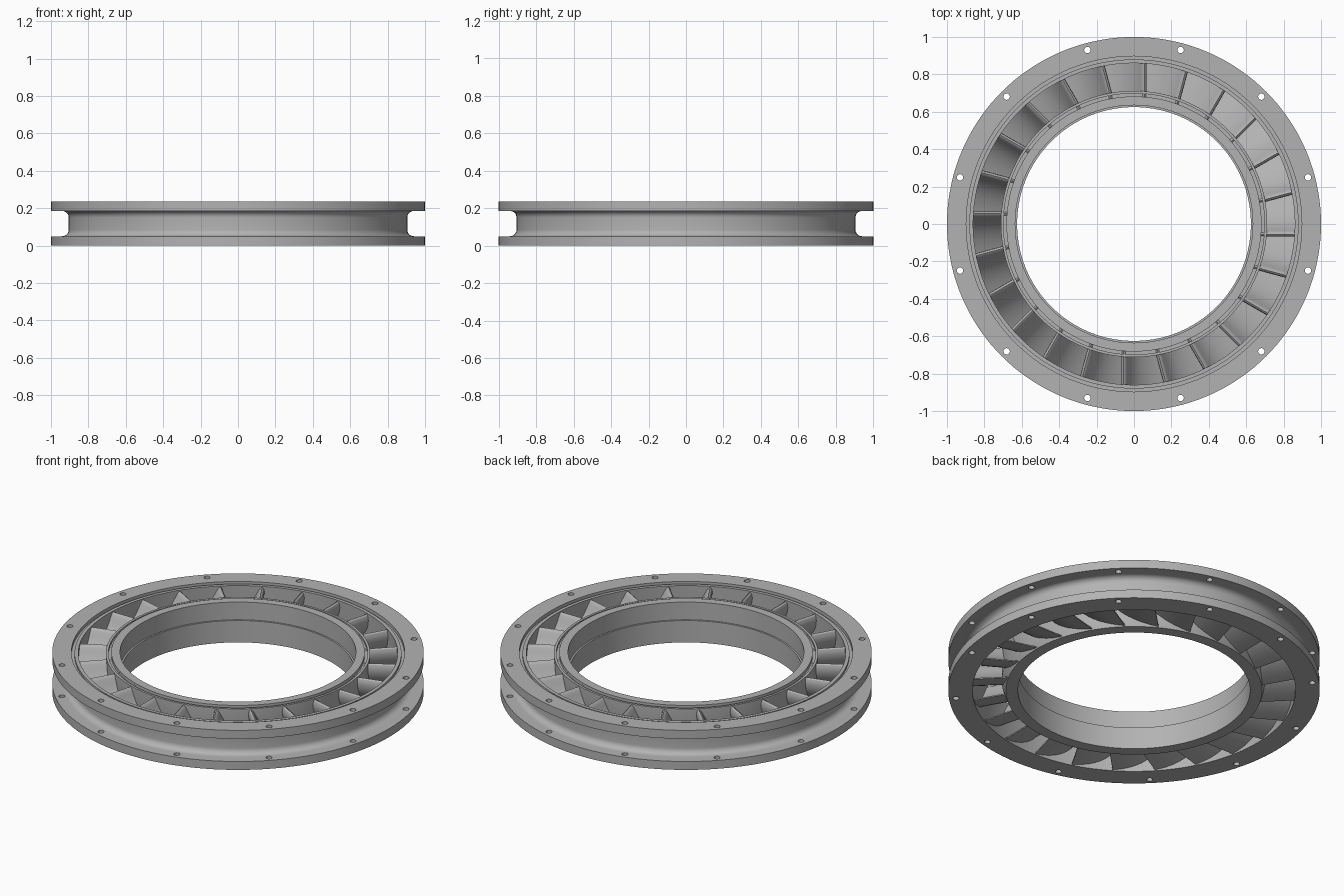
import bpy, bmesh, math
from mathutils import Vector

if "Cube" in bpy.data.objects:
    bpy.data.objects.remove(bpy.data.objects["Cube"], do_unlink=True)

SEGMENTS, VANES, HOLES, HEIGHT = 144, 24, 12, 0.235

steel = bpy.data.materials.new("grey_steel")
steel.use_nodes = True
colour = (0.45, 0.45, 0.45, 1)
steel.diffuse_color = colour
steel.node_tree.nodes["Principled BSDF"].inputs["Base Color"].default_value = colour


def add_object(name, bm):
    bmesh.ops.recalc_face_normals(bm, faces=bm.faces[:])
    mesh = bpy.data.meshes.new(name)
    bm.to_mesh(mesh)
    bm.free()
    mesh.materials.append(steel)
    obj = bpy.data.objects.new(name, mesh)
    bpy.context.collection.objects.link(obj)
    return obj


def activate(obj):
    bpy.ops.object.select_all(action='DESELECT')
    obj.select_set(True)
    bpy.context.view_layer.objects.active = obj


def smooth(obj):
    activate(obj)
    bpy.ops.object.shade_smooth_by_angle(angle=math.radians(30))


def revolve(name, profile):
    """Turn a closed (radius, z) outline around the z axis."""
    bm = bmesh.new()
    rings = []
    for i in range(SEGMENTS):
        a = math.tau * i / SEGMENTS
        rings.append([bm.verts.new((r * math.cos(a), r * math.sin(a), z)) for r, z in profile])
    n = len(profile)
    for i in range(SEGMENTS):
        here, after = rings[i], rings[(i + 1) % SEGMENTS]
        for j in range(n):
            k = (j + 1) % n
            bm.faces.new((here[j], after[j], after[k], here[k]))
    return add_object(name, bm)


def fillet(cx, cz, radius, start, end, steps=8):
    angles = [math.radians(start + (end - start) * i / steps) for i in range(steps + 1)]
    return [(cx + radius * math.cos(a), cz + radius * math.sin(a)) for a in angles]


# Outer ring: two flanges joined by a filleted web, with a groove on top
outer_profile = [(0.87, 0), (1, 0), (1, 0.05)]
outer_profile += fillet(0.94, 0.085, 0.035, 270, 180)
outer_profile += fillet(0.94, 0.15, 0.035, 180, 90)
outer_profile += [(1, 0.185), (1, HEIGHT), (0.897, HEIGHT), (0.897, 0.215),
                  (0.88, 0.215), (0.88, 0.228), (0.86, 0.228)]
outer_ring = revolve("outer_ring", outer_profile)

# Bolt holes through both flanges
bm = bmesh.new()
for i in range(HOLES):
    a = math.tau * (i + 0.5) / HOLES
    made = bmesh.ops.create_cone(bm, cap_ends=True, segments=20, radius1=0.017,
                                 radius2=0.017, depth=0.5)
    bmesh.ops.translate(bm, verts=made["verts"],
                        vec=(0.963 * math.cos(a), 0.963 * math.sin(a), HEIGHT / 2))
cutter = add_object("hole_cutter", bm)
cutter.hide_render = True
activate(outer_ring)
cut = outer_ring.modifiers.new("bolt_holes", 'BOOLEAN')
cut.operation, cut.solver, cut.object = 'DIFFERENCE', 'EXACT', cutter
bpy.ops.object.modifier_apply(modifier=cut.name)
bpy.data.objects.remove(cutter, do_unlink=True)
smooth(outer_ring)

# Inner ring: stepped bore and a groove on top
inner_ring = revolve("inner_ring", [
    (0.625, 0), (0.69, 0), (0.712, 0.06), (0.712, 0.228), (0.698, 0.228), (0.698, 0.215),
    (0.682, 0.215), (0.682, HEIGHT), (0.635, HEIGHT), (0.635, 0.13), (0.625, 0.13)])
smooth(inner_ring)


def vane_section(steps=14):
    """Closed (tangent, z) outline: blunt upper nose, thin lower tail."""
    p0, p1, p2 = Vector((-0.055, 0.222)), Vector((-0.045, 0.07)), Vector((0.19, 0.008))
    left, right = [], []
    for i in range(steps + 1):
        u = (i / steps) ** 1.5
        centre = p0 * (1 - u) ** 2 + p1 * (2 * u * (1 - u)) + p2 * u ** 2
        d = ((p1 - p0) * (1 - u) + (p2 - p1) * u).normalized()
        half = 0.06 * math.sqrt(u) * (1 - u) + 0.003 * u
        side = Vector((-d.y, d.x)) * half
        left.append(centre + side)
        right.append(centre - side)
    return left + right[:0:-1]


# Curved guide vanes between the rings, their ends sunk into the walls
bm = bmesh.new()
section = vane_section()
for i in range(VANES):
    a = math.tau * i / VANES
    radial = Vector((math.cos(a), math.sin(a), 0))
    tangent = Vector((-math.sin(a), math.cos(a), 0))
    ends = []
    for radius in (0.68, 0.873):
        ends.append([bm.verts.new(radial * math.sqrt(radius ** 2 - t * t) + tangent * t
                                  + Vector((0, 0, z))) for t, z in section])
    inner, outer = ends
    for j in range(len(section)):
        k = (j + 1) % len(section)
        bm.faces.new((inner[j], inner[k], outer[k], outer[j]))
    bm.faces.new(inner)
    bm.faces.new(outer)
smooth(add_object("guide_vanes", bm))
